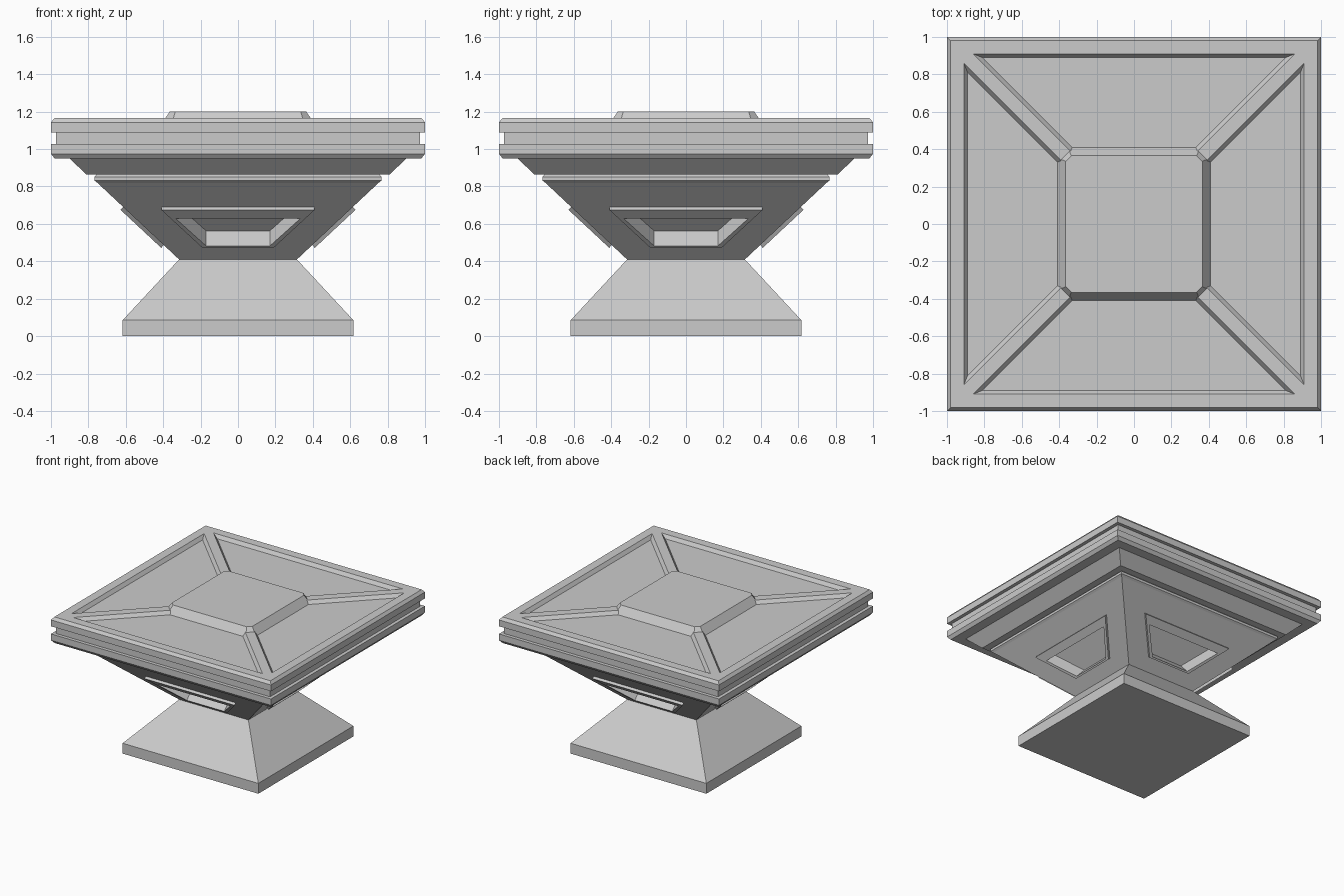
import bpy, bmesh, math
from mathutils import Vector, Matrix

if "Cube" in bpy.data.objects:
    bpy.data.objects.remove(bpy.data.objects["Cube"])


def make_object(name, bm):
    bmesh.ops.recalc_face_normals(bm, faces=bm.faces)
    mesh = bpy.data.meshes.new(name)
    bm.to_mesh(mesh)
    bm.free()
    ob = bpy.data.objects.new(name, mesh)
    bpy.context.collection.objects.link(ob)
    return ob


def loft(bm, rings):
    """Skin a stack of closed rings and cap both ends."""
    rows = [[bm.verts.new(p) for p in ring] for ring in rings]
    n = len(rows[0])
    for a, b in zip(rows, rows[1:]):
        for i in range(n):
            j = (i + 1) % n
            bm.faces.new((a[i], a[j], b[j], b[i]))
    bm.faces.new(rows[0][::-1])
    bm.faces.new(rows[-1])


def four_sides(name, rings):
    """Repeat a lofted part on all four sides."""
    bm = bmesh.new()
    for k in range(4):
        rot = Matrix.Rotation(k * math.pi / 2, 3, 'Z')
        loft(bm, [[rot @ Vector(p) for p in ring] for ring in rings])
    return make_object(name, bm)


def cut(target, cutter):
    mod = target.modifiers.new("cut", 'BOOLEAN')
    mod.operation = 'DIFFERENCE'
    mod.solver = 'EXACT'
    mod.object = cutter
    bpy.context.view_layer.objects.active = target
    bpy.ops.object.modifier_apply(modifier=mod.name)


# Square pedestal body: half width and height of each level
profile = [(.617, 0), (.617, .085), (.315, .41), (.752, .82), (.768, .832),
           (.768, .852), (.757, .863), (.812, .865), (.90, .95), (.98, .95),
           (1, .975), (1, 1.027), (.972, 1.027), (.972, 1.09), (1, 1.09),
           (1, 1.142), (.982, 1.165)]
bm = bmesh.new()
loft(bm, [[(-h, -h, z), (h, -h, z), (h, h, z), (-h, h, z)] for h, z in profile])
body = make_object("pedestal_body", bm)

# Sunken top panels, leaving diagonal ribs
FLOOR = 1.137


def top_ring(inset, z):
    outer, inner = .91 - inset, .36
    gap = .05 + 1.414 * inset
    return [(-(outer - gap), -outer, z), (outer - gap, -outer, z),
            (inner - gap, -inner, z), (-(inner - gap), -inner, z)]


top_cutter = four_sides("top_panel_cutter",
                        [top_ring(.02, FLOOR), top_ring(0, 1.165), top_ring(0, 1.2)])

# Raised trapezoid frames and deep recesses on the sloping underside
SLOPE = 1.07
normal = Vector((0, -1, -SLOPE)).normalized()


def slope_ring(z_low, z_high, x_low, x_high, shift):
    ring = []
    for x, z in [(-x_low, z_low), (x_low, z_low), (x_high, z_high), (-x_high, z_high)]:
        y = -(.315 + (z - .41) * SLOPE + .02 / -normal.y)
        ring.append(Vector((x, y, z)) + normal * shift)
    return ring


frames = four_sides("side_frames", [slope_ring(.472, .675, .19, .41, s) for s in (-.04, 0)])
side_cutter = four_sides("side_recess_cutter",
                         [slope_ring(.482, .63, .17, .335, s) for s in (-.11, .04)])

cut(body, top_cutter)
cut(body, side_cutter)
cut(frames, side_cutter)
for helper in (top_cutter, side_cutter):
    bpy.data.objects.remove(helper)


# Central plateau with clipped corners
def octagon(h, c, z):
    return [(-c, -h, z), (c, -h, z), (h, -c, z), (h, c, z),
            (c, h, z), (-c, h, z), (-h, c, z), (-h, -c, z)]


bm = bmesh.new()
loft(bm, [octagon(.41, .355, FLOOR - .002), octagon(.365, .335, 1.2)])
make_object("top_plateau", bm)
